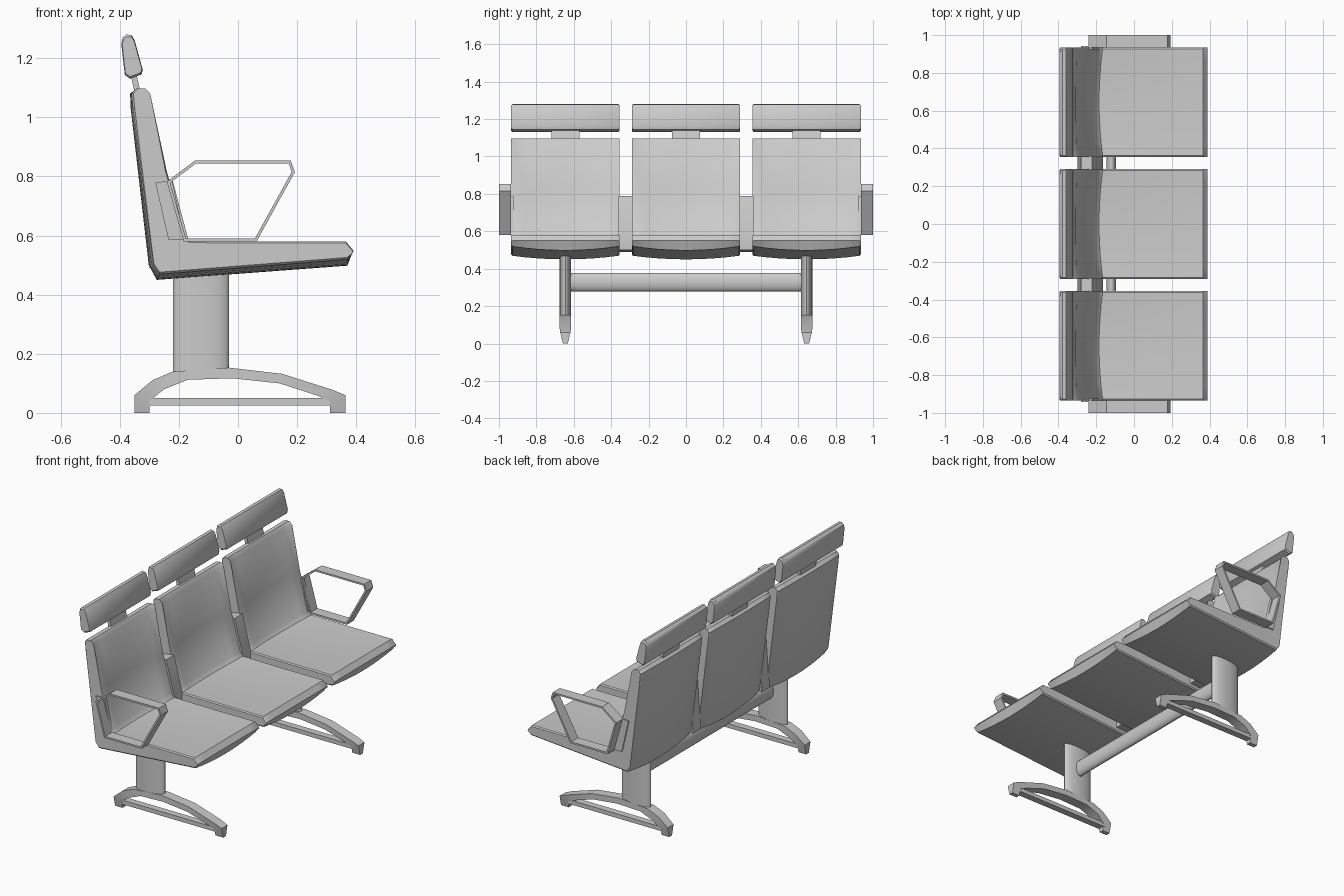
import bpy, bmesh, math
from mathutils import Vector

cube = bpy.data.objects.get("Cube")
if cube:
    bpy.data.objects.remove(cube, do_unlink=True)

grey = bpy.data.materials.new("light grey")
grey.use_nodes = True
COLOUR = (0.6, 0.6, 0.6, 1)
grey.diffuse_color = COLOUR
grey.node_tree.nodes["Principled BSDF"].inputs["Base Color"].default_value = COLOUR


def finish(name, bm, angle=35):
    bmesh.ops.recalc_face_normals(bm, faces=bm.faces)
    mesh = bpy.data.meshes.new(name)
    bm.to_mesh(mesh)
    bm.free()
    mesh.materials.append(grey)
    obj = bpy.data.objects.new(name, mesh)
    bpy.context.collection.objects.link(obj)
    bpy.ops.object.select_all(action='DESELECT')
    obj.select_set(True)
    bpy.context.view_layer.objects.active = obj
    bpy.ops.object.shade_smooth_by_angle(angle=math.radians(angle))
    return obj


def loft(name, rings, closed=False, angle=35):
    """Skin a row of equal rings; cap the ends unless it closes on itself."""
    bm = bmesh.new()
    rows = [[bm.verts.new(p) for p in ring] for ring in rings]
    pairs = list(zip(rows, rows[1:])) + ([(rows[-1], rows[0])] if closed else [])
    n = len(rows[0])
    for a, b in pairs:
        for i in range(n):
            j = (i + 1) % n
            bm.faces.new((a[i], a[j], b[j], b[i]))
    if not closed:
        bm.faces.new(rows[0])
        bm.faces.new(rows[-1])
    return finish(name, bm, angle)


def extrude(name, profile, y0, y1):
    return loft(name, [[(x, y, z) for x, z in profile] for y in (y0, y1)])


# Side profile (x, z, dish in x, dish in z): the dish is full at mid width
SEAT = [(0.365, 0.58, 0, 0), (0.39, 0.55, 0, 0), (0.37, 0.52, 0, -0.022),
        (-0.265, 0.47, -0.01, -0.02), (-0.285, 0.5, -0.017, 0),
        (-0.355, 1.03, -0.008, 0), (-0.36, 1.08, -0.005, 0), (-0.345, 1.097, 0, 0),
        (-0.32, 1.097, 0, 0), (-0.303, 1.08, -0.005, 0),
        (-0.24, 0.82, -0.03, 0), (-0.182, 0.598, -0.025, -0.005),
        (-0.165, 0.582, -0.02, -0.01), (0.1, 0.58, 0, -0.012)]
HEAD = [(-0.378, 1.28), (-0.36, 1.278), (-0.35, 1.262), (-0.322, 1.16),
        (-0.326, 1.145), (-0.365, 1.13), (-0.383, 1.143), (-0.395, 1.25), (-0.39, 1.27)]
NECK = [(-0.362, 1.14), (-0.342, 1.14), (-0.325, 1.06), (-0.345, 1.06)]
HALF = 0.29
STATIONS = [-1, -0.975, -0.75, -0.5, -0.25, 0, 0.25, 0.5, 0.75, 0.975, 1]


def seat_ring(yc, t):
    f = 1 - t * t
    inset = 0.006 if abs(t) == 1 else 0
    ring = []
    for x, z, dx, dz in SEAT:
        cx = -0.26 if z > 0.6 else x
        cz = 0.54 if z < 0.6 else z
        step = Vector((cx - x, cz - z))
        step = step.normalized() * inset if step.length else step
        ring.append((x + dx * f + step.x, yc + t * HALF, z + dz * f + step.y))
    return ring


def head_ring(yc, t):
    s = 0.9 if abs(t) == 1 else 1
    return [(-0.36 + (x + 0.36) * s, yc + t * HALF, 1.205 + (z - 1.205) * s)
            for x, z in HEAD]


for label, yc in (("right", -0.645), ("middle", 0), ("left", 0.645)):
    loft(label + "_seat_shell", [seat_ring(yc, t) for t in STATIONS])
    loft(label + "_headrest", [head_ring(yc, t) for t in (-1, -0.975, 0.975, 1)])
    extrude(label + "_headrest_neck", NECK, yc - 0.075, yc + 0.075)

# Plates joining neighbouring seats, and the arm mounting plates
JOINER = [(-0.28, 0.785), (-0.222, 0.79), (-0.165, 0.575), (-0.17, 0.5), (-0.3, 0.49)]
MOUNT = [(-0.28, 0.78), (-0.222, 0.785), (-0.18, 0.585), (-0.235, 0.585)]
ARM = [(-0.235, 0.78), (-0.145, 0.848), (0.175, 0.848), (0.187, 0.815),
       (0.06, 0.585), (-0.18, 0.585)]


def band(name, path, y0, y1, thick):
    """Flat strip bent into a closed loop in the xz plane."""
    pts = [Vector(p) for p in path]
    rings = []
    for i, p in enumerate(pts):
        a = (p - pts[i - 1]).normalized()
        b = (pts[(i + 1) % len(pts)] - p).normalized()
        n = Vector((-a.y - b.y, a.x + b.x)).normalized()
        n *= thick / 2 / max(0.5, n.dot(Vector((-a.y, a.x))))
        rings.append([(q.x, y, q.y) for q, y in
                      ((p - n, y0), (p + n, y0), (p + n, y1), (p - n, y1))])
    return loft(name, rings, closed=True)


# Foot: paired outer and inner arch points, thinner towards the ground
ARCH_OUT = [(-0.35, 0), (-0.35, 0.06), (-0.29, 0.11), (-0.22, 0.14), (-0.03, 0.153),
            (0.15, 0.132), (0.32, 0.078), (0.363, 0.06), (0.363, 0)]
ARCH_IN = [(-0.3, 0), (-0.3, 0.04), (-0.25, 0.08), (-0.17, 0.112), (-0.02, 0.117),
           (0.14, 0.1), (0.27, 0.058), (0.312, 0.04), (0.312, 0)]


def width(z):
    return 0.013 + 0.017 * min(1, z / 0.07)


def foot_ring(o, i):
    wo, wi = width(o[1]), width(i[1])
    return lambda y: [(o[0], y - wo, o[1]), (o[0], y + wo, o[1]),
                      (i[0], y + wi, i[1]), (i[0], y - wi, i[1])]


for label, s in (("right", -1), ("left", 1)):
    extrude(label + "_seat_joiner", JOINER, s * 0.285, s * 0.36)
    extrude(label + "_arm_mount", MOUNT, s * 0.92, s * 0.942)
    band(label + "_armrest", ARM, s * 0.935, s, 0.01)

    # Leg: arched foot, tie bar and a rounded flat post
    y = s * 0.645
    loft(label + "_foot", [foot_ring(o, i)(y) for o, i in zip(ARCH_OUT, ARCH_IN)], angle=25)
    extrude(label + "_foot_bar",
            [(-0.31, 0.025), (0.32, 0.025), (0.32, 0.05), (-0.31, 0.05)], y - 0.02, y + 0.02)
    oval = [(math.cos(k * math.tau / 24), math.sin(k * math.tau / 24)) for k in range(24)]
    loft(label + "_post", [[(-0.125 + 0.095 * c, y + 0.03 * d, z) for c, d in oval]
                           for z in (0.125, 0.5)])

# Cross beam between the posts
loft("cross_beam", [[(-0.12 + 0.026 * c, y, 0.328 + 0.05 * d) for c, d in oval]
                    for y in (-0.63, 0.63)])
